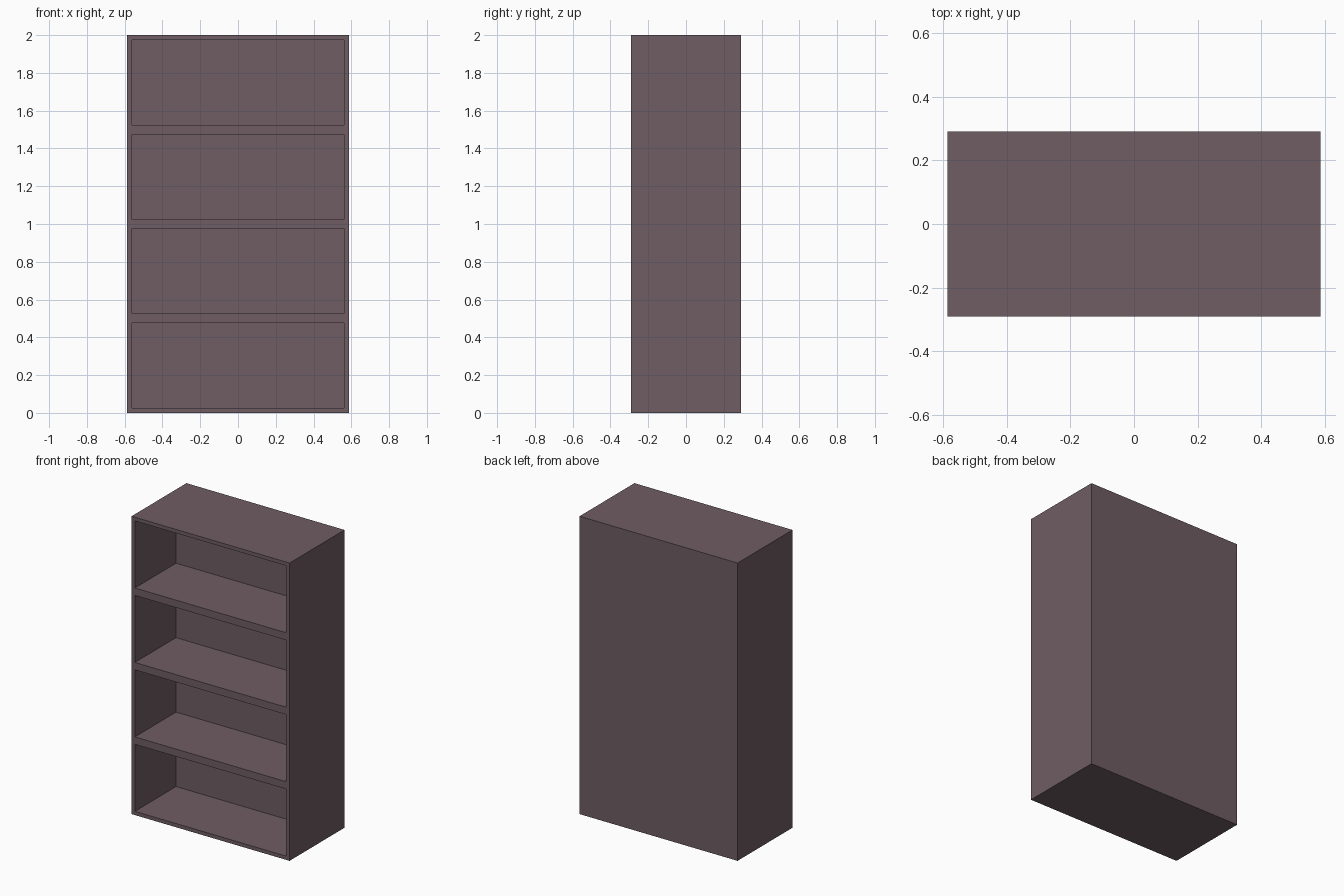
import bpy
import bmesh

if "Cube" in bpy.data.objects:
    bpy.data.objects.remove(bpy.data.objects["Cube"])

# One flat colour for the whole bookcase
wood = bpy.data.materials.new("dark mauve wood")
wood.diffuse_color = (0.156, 0.109, 0.122, 1.0)
wood.use_nodes = True
wood.node_tree.nodes["Principled BSDF"].inputs["Base Color"].default_value = wood.diffuse_color

W, D, H = 1.174, 0.582, 2.0      # outer size
FRAME = 0.025                    # side, top and bottom board thickness
SHELVES = 4
PITCH = H / SHELVES
DEPTH = 0.436                    # depth of each open compartment


def add_box(bm, x0, x1, y0, y1, z0, z1):
    verts = bmesh.ops.create_cube(bm, size=1)["verts"]
    for v in verts:
        v.co.x = x1 if v.co.x > 0 else x0
        v.co.y = y1 if v.co.y > 0 else y0
        v.co.z = z1 if v.co.z > 0 else z0


def make_object(name, boxes):
    bm = bmesh.new()
    for b in boxes:
        add_box(bm, *b)
    mesh = bpy.data.meshes.new(name)
    bm.to_mesh(mesh)
    bm.free()
    mesh.materials.append(wood)
    ob = bpy.data.objects.new(name, mesh)
    bpy.context.collection.objects.link(ob)
    return ob


# Solid cabinet body
body = make_object("bookcase_body", [(-W / 2, W / 2, -D / 2, D / 2, 0, H)])

# Four compartments cut in from the front
x = W / 2 - FRAME
cutter = make_object("compartment_cutter", [
    (-x, x, -D / 2 - 0.1, -D / 2 + DEPTH,
     i * PITCH + FRAME, (i + 1) * PITCH - FRAME)
    for i in range(SHELVES)])
cutter.hide_render = True
cutter.hide_viewport = True

cut = body.modifiers.new("open_compartments", 'BOOLEAN')
cut.operation = 'DIFFERENCE'
cut.solver = 'EXACT'
cut.object = cutter
